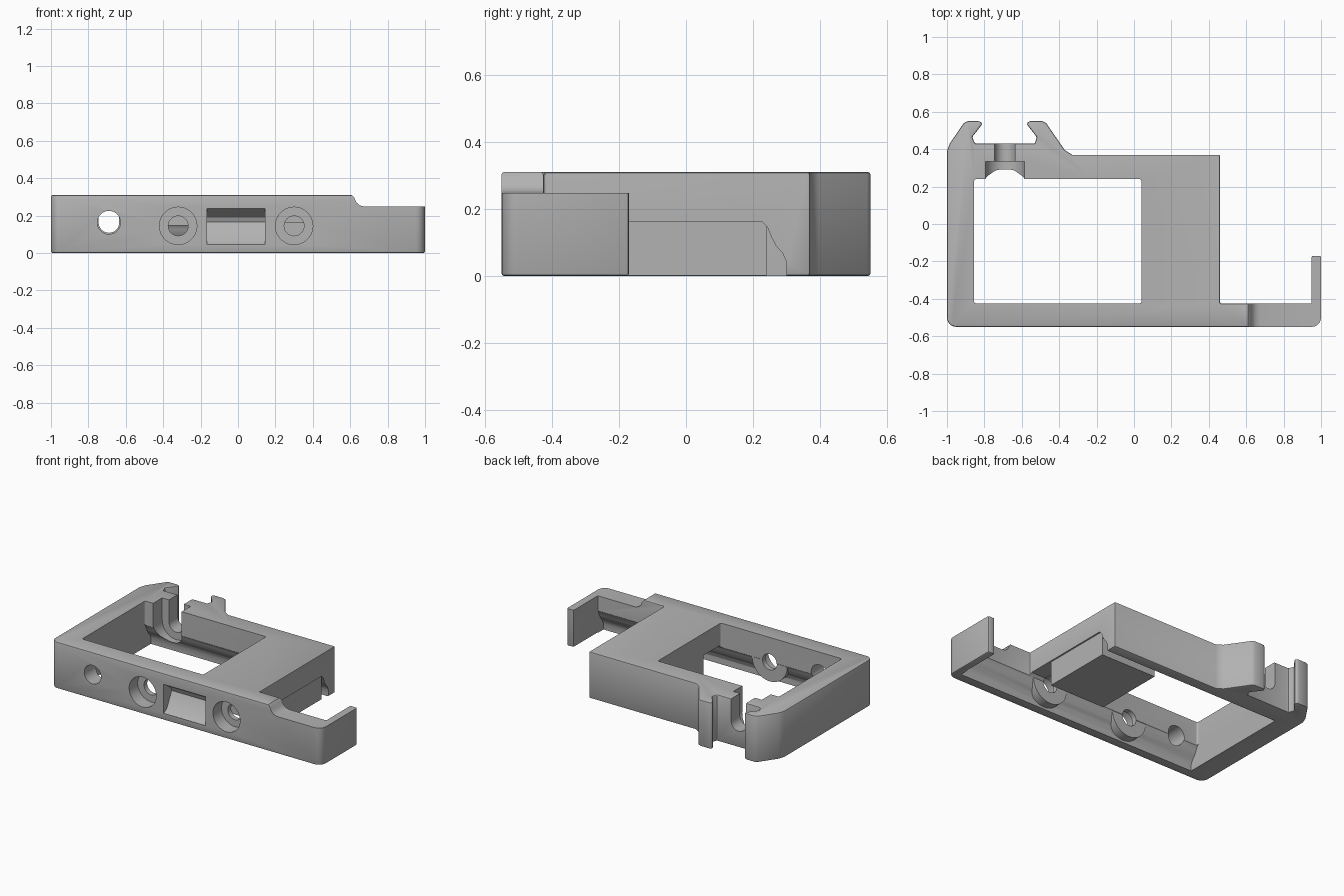
import bpy, bmesh, math
from mathutils import Vector

if "Cube" in bpy.data.objects:
    bpy.data.objects.remove(bpy.data.objects["Cube"])

grey = bpy.data.materials.new("plain grey")
grey.use_nodes = True
color = (0.45, 0.45, 0.45, 1)
grey.diffuse_color = color
grey.node_tree.nodes["Principled BSDF"].inputs["Base Color"].default_value = color


def prism(name, points, axis, lo, hi, round_corners=(), radius=0.05):
    """Extrude a flat outline along x, y or z; round the chosen corners."""
    def place(p, t):
        a, b = p
        return {"x": (t, a, b), "y": (a, t, b), "z": (a, b, t)}[axis]
    bm = bmesh.new()
    low = [bm.verts.new(place(p, lo)) for p in points]
    high = [bm.verts.new(place(p, hi)) for p in points]
    bm.faces.new(low)
    bm.faces.new(high)
    n = len(points)
    for i in range(n):
        j = (i + 1) % n
        bm.faces.new((low[i], low[j], high[j], high[i]))
    if round_corners:
        edges = [bm.edges.get((low[i], high[i])) for i in round_corners]
        bmesh.ops.bevel(bm, geom=edges, offset=radius, segments=6,
                        profile=0.5, affect='EDGES')
    bmesh.ops.recalc_face_normals(bm, faces=bm.faces[:])
    mesh = bpy.data.meshes.new(name)
    bm.to_mesh(mesh)
    bm.free()
    mesh.materials.append(grey)
    ob = bpy.data.objects.new(name, mesh)
    bpy.context.collection.objects.link(ob)
    return ob


def rect(a0, a1, b0, b1):
    return [(a0, b0), (a1, b0), (a1, b1), (a0, b1)]


def disc(x, z, r, n=48):
    return [(x + r * math.cos(i * math.tau / n), z + r * math.sin(i * math.tau / n))
            for i in range(n)]


def u_shape(x, z, r, top, n=24):
    arc = [(x - r * math.cos(i * math.pi / n), z - r * math.sin(i * math.pi / n))
           for i in range(n + 1)]
    return arc + [(x + r, top), (x - r, top)]


def apply_modifier(ob, mod):
    bpy.context.view_layer.objects.active = ob
    bpy.ops.object.modifier_apply(modifier=mod.name)


def soften(ob, width):
    mod = ob.modifiers.new("soft edges", 'BEVEL')
    mod.width, mod.segments = width, 2
    mod.limit_method, mod.angle_limit = 'ANGLE', math.radians(40)
    apply_modifier(ob, mod)


def combine(target, tool, operation='DIFFERENCE'):
    mod = target.modifiers.new("boolean", 'BOOLEAN')
    mod.object, mod.operation, mod.solver = tool, operation, 'EXACT'
    apply_modifier(target, mod)
    bpy.data.objects.remove(tool)


# Frame outline: front wall, thin side tab, bridge block and rear hooks
outline = [(-1, -.55), (1, -.55), (1, -.17), (.95, -.17), (.95, -.425), (.46, -.425),
           (.46, .37), (-.33, .37), (-.37, .395), (-.47, .54), (-.49, .55), (-.56, .55),
           (-.575, .535), (-.52, .465), (-.53, .43), (-.85, .43), (-.865, .465),
           (-.81, .535), (-.825, .55), (-.89, .55), (-.91, .54), (-.985, .43), (-1, .39)]
frame = prism("frame", outline, "z", 0, .31, round_corners=(0, 1))
soften(frame, .008)

# Lowered top of the arm and tab
combine(frame, prism("arm_step", [(.59, .33), (.61, .308), (.622, .295), (.633, .27), (.65, .255),
                                  (.675, .248), (1.1, .248), (1.1, .33)], "y", -.7, .1))

# Main window
combine(frame, prism("window", rect(-.855, .04, -.425, .24), "z", -.1, .4,
                     round_corners=(0, 1, 2, 3), radius=.012))

# Channel under the bridge, hollowing the lower part of both long walls
half = [(.30, -.05), (.30, .04), (.288, .068), (.268, .09), (.255, .115), (.243, .145), (.225, .163)]
middle = -.0925
channel = half + [(2 * middle - y, z) for y, z in reversed(half)]
combine(frame, prism("channel", channel, "x", -.855, .95))

# Block hanging under the bridge
combine(frame, prism("hanging_block", rect(.04, .45, -.24, .24), "z", .002, .18), 'UNION')

# Screw bosses with counterbored holes
for x in (-.32, .30):
    combine(frame, prism("boss", disc(x, .145, .13), "y", -.5, -.427), 'UNION')
    combine(frame, prism("counterbore", disc(x, .145, .1), "y", -.7, -.46))
    combine(frame, prism("screw_hole", disc(x, .145, .053), "y", -.5, -.35))

# Plain access hole in the front wall
combine(frame, prism("access_hole", disc(-.69, .163, .062), "y", -.7, -.35))

# Stepped slot, open at the top, in the rear wall
combine(frame, prism("slot_head", u_shape(-.69, .163, .105, .4), "y", .15, .335))
combine(frame, prism("slot_neck", u_shape(-.69, .163, .055, .4), "y", .3, .5))

# Tapered finger pocket in the front wall
pocket = [(-.6, .045), (-.545, .045), (-.515, .065), (-.465, .165), (-.475, .19),
          (-.545, .238), (-.6, .238)]
combine(frame, prism("pocket", pocket, "x", -.165, .145))

bpy.ops.object.select_all(action='DESELECT')
frame.select_set(True)
bpy.context.view_layer.objects.active = frame
bpy.ops.object.shade_smooth_by_angle(angle=math.radians(30))
